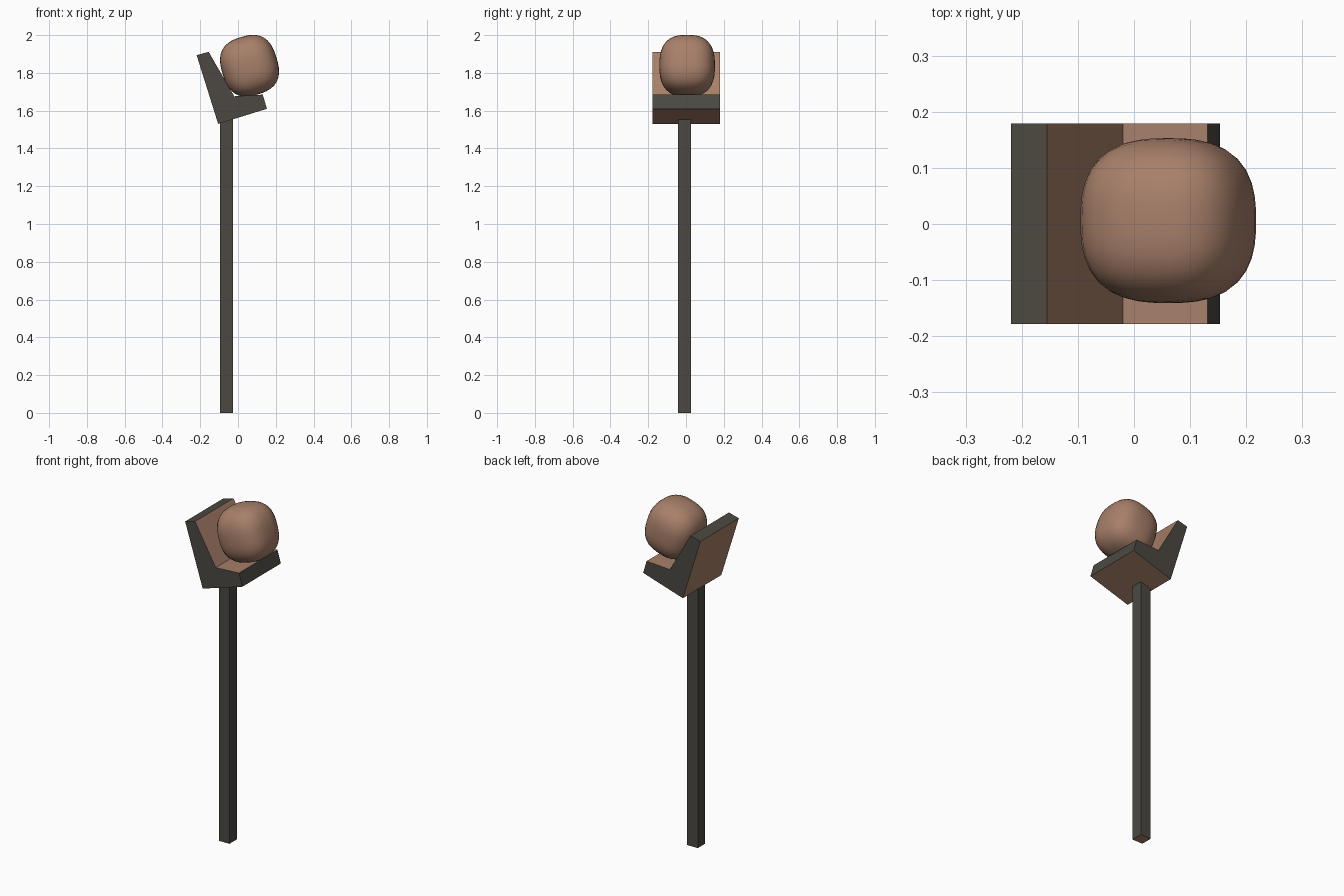
import bpy, bmesh, math
from mathutils import Matrix, Vector

if "Cube" in bpy.data.objects:
    bpy.data.objects.remove(bpy.data.objects["Cube"])


def material(name, rgb):
    m = bpy.data.materials.new(name)
    m.diffuse_color = (*rgb, 1)
    m.use_nodes = True
    m.node_tree.nodes["Principled BSDF"].inputs["Base Color"].default_value = m.diffuse_color
    return m


brown = material("warm brown", (0.39, 0.215, 0.143))
grey = material("dark grey", (0.072, 0.066, 0.054))


def finish(bm, name, mats):
    me = bpy.data.meshes.new(name)
    bm.to_mesh(me)
    bm.free()
    for m in mats:
        me.materials.append(m)
    ob = bpy.data.objects.new(name, me)
    bpy.context.collection.objects.link(ob)
    return ob


# Post: grey sides, brown underside
bm = bmesh.new()
bmesh.ops.create_cube(bm, size=1)
for v in bm.verts:
    x, y, z = v.co
    v.co = (-0.06 + x * 0.069, -0.009 + y * 0.069, (z + 0.5) * 1.553)
for f in bm.faces:
    f.material_index = 1 if f.calc_center_median().z < 0.01 else 0
finish(bm, "post", [grey, brown])

# Cradle: tilted L profile extruded along y
profile = [(-0.219, 1.894), (-0.155, 1.911), (-0.02, 1.676),
           (0.131, 1.685), (0.153, 1.61), (-0.105, 1.53)]
grey_edges = {0, 3}  # rim of the back and lip of the seat
bm = bmesh.new()
front = [bm.verts.new((x, -0.178, z)) for x, z in profile]
back = [bm.verts.new((x, 0.179, z)) for x, z in profile]
bm.faces.new(front)
bm.faces.new(back[::-1])
for i in range(6):
    j = (i + 1) % 6
    f = bm.faces.new((front[i], front[j], back[j], back[i]))
    f.material_index = 0 if i in grey_edges else 1
bmesh.ops.recalc_face_normals(bm, faces=bm.faces[:])
finish(bm, "cradle", [grey, brown])

# Ball: rounded cube, between a cube and a sphere, tilted with the cradle
bm = bmesh.new()
bmesh.ops.create_cube(bm, size=2)
bmesh.ops.subdivide_edges(bm, edges=bm.edges[:], cuts=9, use_grid_fill=True)
power = 2.65
for v in bm.verts:
    c = Vector([math.tan(a * math.pi / 4) for a in v.co])
    c /= sum(abs(a) ** power for a in c) ** (1 / power)
    v.co = (c.x * 0.149, c.y * 0.147, c.z * 0.158)
bmesh.ops.transform(bm, verts=bm.verts[:], matrix=Matrix.Translation((0.061, 0.006, 1.838))
                    @ Matrix.Rotation(math.radians(-17), 4, 'Y'))
for f in bm.faces:
    f.smooth = True
finish(bm, "ball", [brown])
